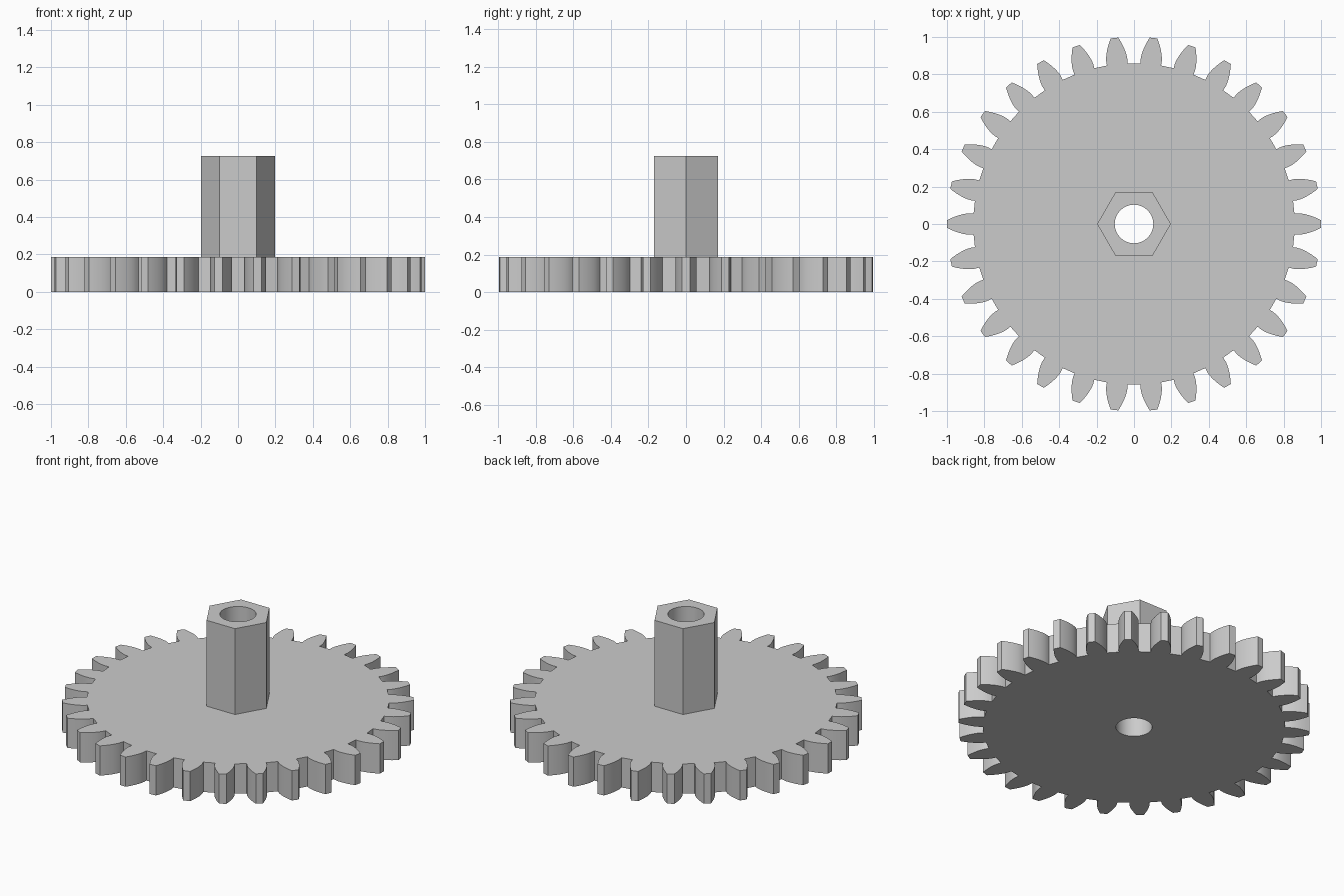
import bpy
import bmesh
from math import pi, sin, cos, tan, acos, radians

cube = bpy.data.objects.get("Cube")
if cube:
    bpy.data.objects.remove(cube, do_unlink=True)

# Gear proportions
TEETH = 30
TIP_R = 1.0
MODULE = 2 * TIP_R / (TEETH + 2)
PITCH_R = MODULE * TEETH / 2
ROOT_R = PITCH_R - 1.25 * MODULE
PRESSURE = radians(20)
BASE_R = PITCH_R * cos(PRESSURE)
PITCH_HALF_ANGLE = radians(2.85)
GEAR_TOP = 0.187
HUB_TOP = 0.726
HUB_R = 0.197
BORE_R = 0.103
FLANK_STEPS = 7

grey = bpy.data.materials.new("plain grey")
grey.use_nodes = True
colour = (0.6, 0.6, 0.6, 1)
grey.diffuse_color = colour
grey.node_tree.nodes["Principled BSDF"].inputs["Base Color"].default_value = colour


def polar(radius, angle):
    return radius * cos(angle), radius * sin(angle)


def ring(radius, sides):
    return [polar(radius, 2 * pi * i / sides) for i in range(sides)]


def involute(angle):
    return tan(angle) - angle


def half_angle(radius):
    """Half the tooth's angular width at a radius."""
    pressure = acos(min(1, BASE_R / radius))
    return PITCH_HALF_ANGLE + involute(PRESSURE) - involute(pressure)


def gear_outline():
    # Radial root, then an involute flank out to the flat tip
    radii = [ROOT_R] + [BASE_R + (TIP_R - BASE_R) * i / FLANK_STEPS
                        for i in range(FLANK_STEPS + 1)]
    points = []
    for tooth in range(TEETH):
        middle = 2 * pi * tooth / TEETH
        points += [polar(r, middle - half_angle(r)) for r in radii]
        points += [polar(r, middle + half_angle(r)) for r in reversed(radii)]
    return points


def bored_prism(name, outline, bottom, top):
    """Extrude an outline with a round bore through its centre."""
    bm = bmesh.new()
    for loop in (outline, ring(BORE_R, 64)):
        verts = [bm.verts.new((x, y, bottom)) for x, y in loop]
        for i, v in enumerate(verts):
            bm.edges.new((verts[i - 1], v))
    bmesh.ops.triangle_fill(bm, edges=bm.edges[:], use_beauty=True)
    lifted = bmesh.ops.extrude_face_region(bm, geom=bm.faces[:], use_keep_orig=True)
    moved = [g for g in lifted["geom"] if isinstance(g, bmesh.types.BMVert)]
    bmesh.ops.translate(bm, verts=moved, vec=(0, 0, top - bottom))
    bmesh.ops.recalc_face_normals(bm, faces=bm.faces[:])
    mesh = bpy.data.meshes.new(name)
    bm.to_mesh(mesh)
    bm.free()
    mesh.materials.append(grey)
    obj = bpy.data.objects.new(name, mesh)
    bpy.context.collection.objects.link(obj)
    bpy.ops.object.select_all(action="DESELECT")
    obj.select_set(True)
    bpy.context.view_layer.objects.active = obj
    bpy.ops.object.shade_smooth_by_angle(angle=radians(20))
    return obj


# Toothed wheel and its hexagonal hub
bored_prism("gear_wheel", gear_outline(), 0, GEAR_TOP)
bored_prism("hex_hub", ring(HUB_R, 6), GEAR_TOP, HUB_TOP)
